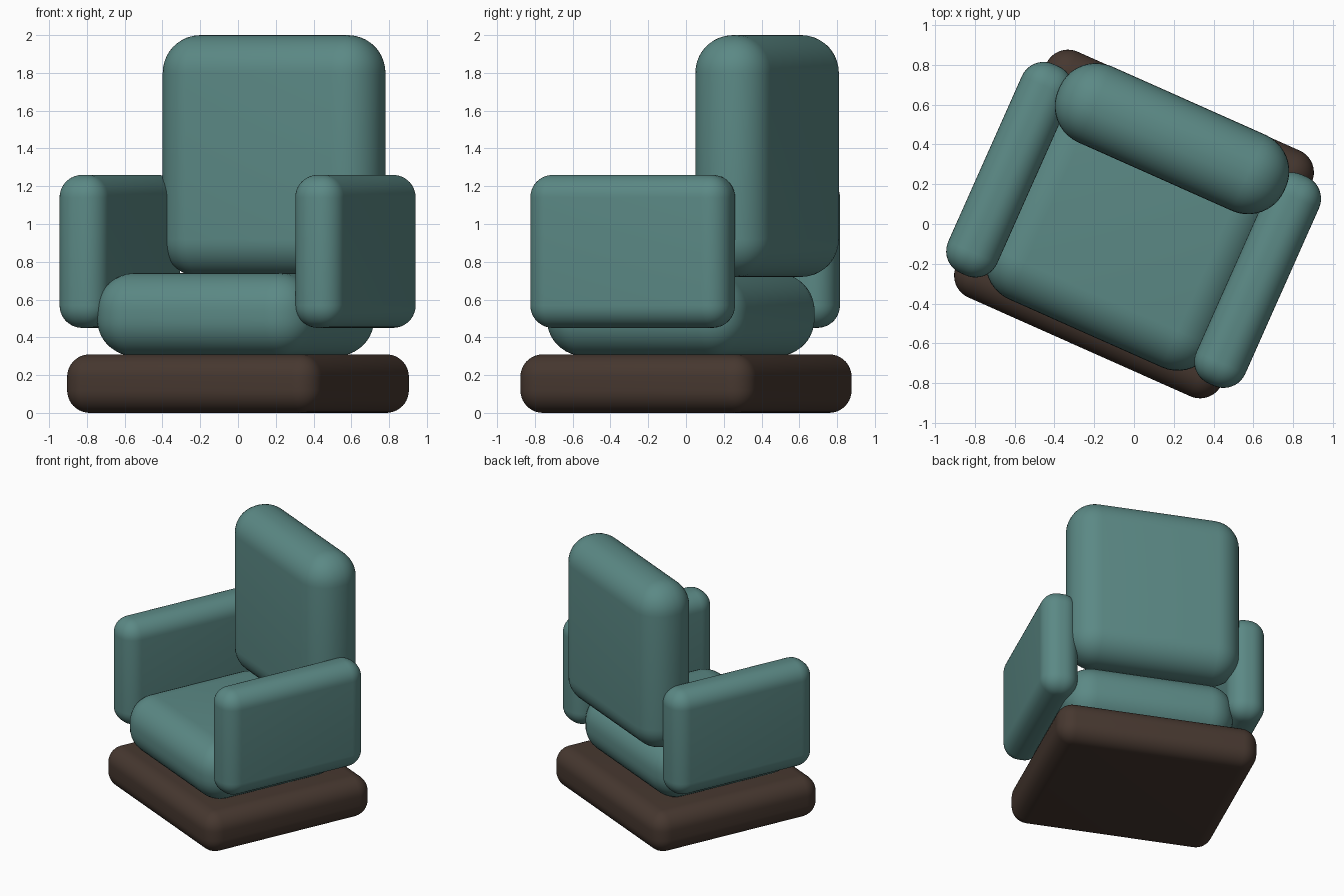
import bpy
import math
from mathutils import Matrix, Vector

cube = bpy.data.objects.get("Cube")
if cube:
    bpy.data.objects.remove(cube, do_unlink=True)

# The whole chair is turned about the vertical axis
TURN = Matrix.Rotation(math.radians(-24), 4, "Z")


def make_material(name, color):
    mat = bpy.data.materials.new(name)
    mat.use_nodes = True
    mat.diffuse_color = color
    mat.node_tree.nodes["Principled BSDF"].inputs["Base Color"].default_value = color
    return mat


teal = make_material("teal fabric", (0.105, 0.25, 0.235, 1))
brown = make_material("dark brown wood", (0.062, 0.039, 0.029, 1))


def rounded_box(name, center, size, radius, mat):
    """Box with evenly rounded edges, placed in the chair's turned frame."""
    bpy.ops.mesh.primitive_cube_add(size=1)
    obj = bpy.context.object
    obj.name = name
    obj.data.transform(Matrix.Diagonal(Vector(size)).to_4x4())
    obj.matrix_world = TURN @ Matrix.Translation(center)
    bevel = obj.modifiers.new("rounding", "BEVEL")
    bevel.width = radius
    bevel.segments = 10
    bevel.limit_method = "NONE"
    obj.data.materials.append(mat)
    bpy.ops.object.shade_smooth()
    return obj


# Base plinth
rounded_box("base", (0, 0, 0.155), (1.463, 1.353, 0.31), 0.12, brown)

# Cushions
rounded_box("seat_cushion", (0, -0.031, 0.52), (1.24, 1.142, 0.44), 0.2, teal)
rounded_box("back_cushion", (0, 0.47, 1.36), (1.246, 0.418, 1.28), 0.2, teal)

# Armrests
for side, name in ((1, "left_armrest"), (-1, "right_armrest")):
    rounded_box(name, (side * 0.683, -0.005, 0.855), (0.27, 1.151, 0.81), 0.12, teal)
